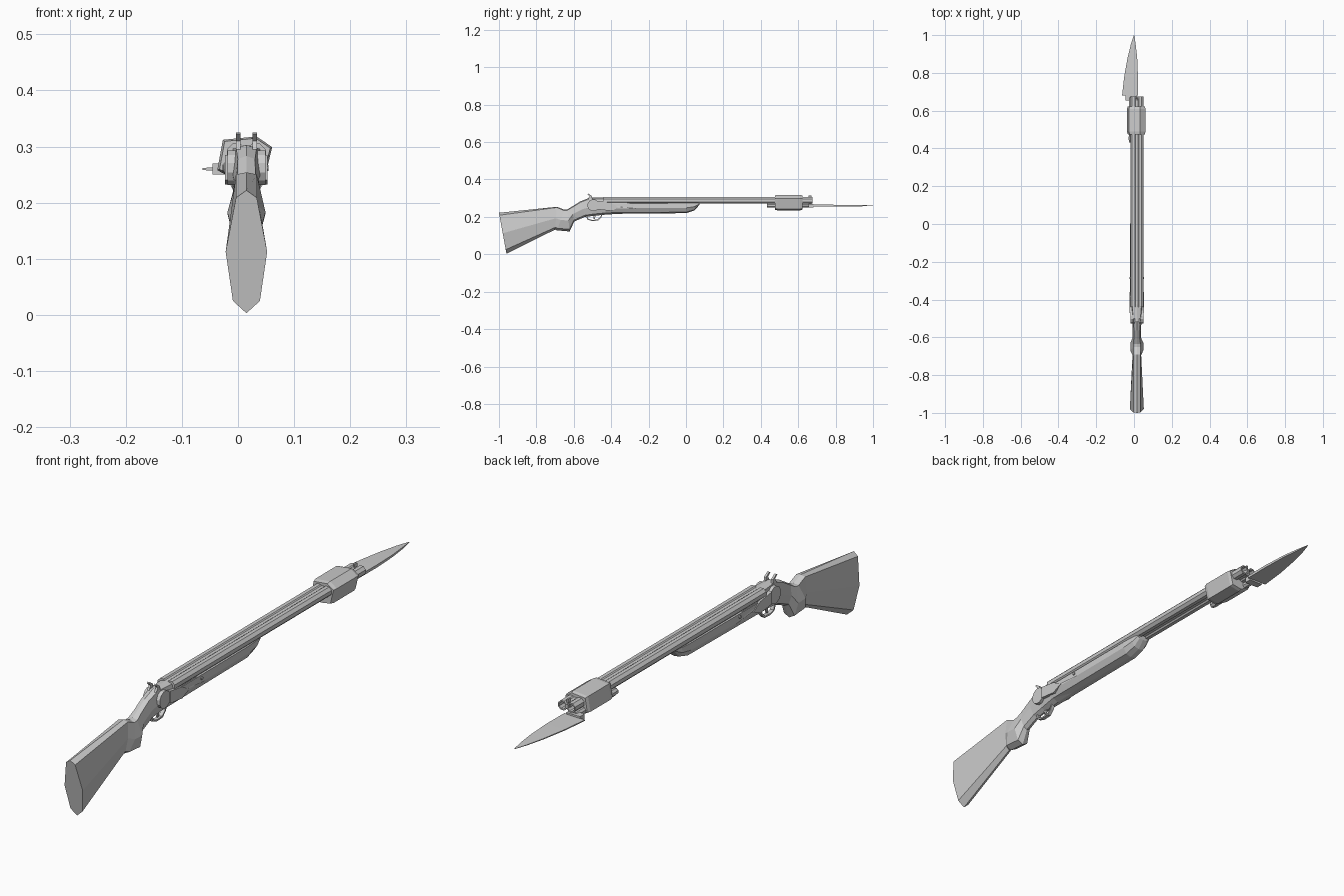
import bpy, bmesh, math
from mathutils import Vector, Matrix

if "Cube" in bpy.data.objects:
    bpy.data.objects.remove(bpy.data.objects["Cube"])

CX = 0.015  # centre plane of the gun


def finish(name, bm):
    bmesh.ops.recalc_face_normals(bm, faces=bm.faces)
    me = bpy.data.meshes.new(name)
    bm.to_mesh(me)
    bm.free()
    ob = bpy.data.objects.new(name, me)
    bpy.context.collection.objects.link(ob)
    return ob


def loft(name, rings, closed=False):
    """Skin a series of equal-length point rings; cap the ends or join them."""
    bm = bmesh.new()
    vs = [[bm.verts.new(p) for p in r] for r in rings]
    n = len(vs[0])
    pairs = list(zip(vs, vs[1:])) + ([(vs[-1], vs[0])] if closed else [])
    for a, b in pairs:
        for i in range(n):
            j = (i + 1) % n
            bm.faces.new((a[i], a[j], b[j], b[i]))
    if not closed:
        bm.faces.new(vs[0])
        bm.faces.new(vs[-1])
    return finish(name, bm)


def body_ring(top, bot, w, k, c, m=0.65, tb=0.9):
    """Symmetric eight-sided section between a top and a bottom (y, z) point."""
    half = [(0, 0), (k * w, c), (w, 0.5), (m * w, tb), (0, 1)]
    pts = half + [(-x, t) for x, t in half[-2:0:-1]]
    return [(CX + x, top[0] + (bot[0] - top[0]) * t, top[1] + (bot[1] - top[1]) * t)
            for x, t in pts]


def circle(x, y, z, r, n=8):
    return [(x + r * math.cos(math.tau * (i + .5) / n), y,
             z + r * math.sin(math.tau * (i + .5) / n)) for i in range(n)]


def box(name, lo, hi):
    bm = bmesh.new()
    bmesh.ops.create_cube(bm, size=1)
    for v in bm.verts:
        v.co = Vector([lo[i] + (v.co[i] + .5) * (hi[i] - lo[i]) for i in range(3)])
    return finish(name, bm)


def plate(name, pts, axis, a, b):
    """Extrude a 2D outline along x (points y, z) or z (points x, y)."""
    def put(p, d):
        return (d, p[0], p[1]) if axis == 'x' else (p[0], p[1], d)
    return loft(name, [[put(p, d) for p in pts] for d in (a, b)])


# Butt stock, pistol grip, wrist and receiver
loft("stock_and_receiver", [body_ring(*s) for s in [
    ((-1.0, .222), (-.96, .003), .037, .5, .06),
    ((-.69, .254), (-.70, .132), .023, .8, .03),
    ((-.65, .238), (-.69, .128), .034, .55, .04),
    ((-.635, .24), (-.622, .122), .034, .55, .04),
    ((-.61, .255), (-.598, .175), .023, .7, .06),
    ((-.565, .283), (-.54, .200), .022, .7, .06),
    ((-.515, .303), (-.49, .206), .026, .7, .06),
    ((-.42, .303), (-.42, .213), .036, .7, .08),
    ((-.27, .272), (-.27, .220), .036, .9, .1)]])

# Fore-end below the barrels
loft("fore_end", [body_ring(*s) for s in [
    ((-.43, .275), (-.43, .216), .036, .95, .05),
    ((0, .276), (0, .220), .035, .95, .05),
    ((.045, .276), (.045, .234), .032, .95, .05),
    ((.075, .276), (.07, .262), .026, .95, .05)]])

# Twin hollow barrels with a rib between them
for side in (-1, 1):
    x = CX + side * .0175
    loft("barrel", [circle(x, -.44, .288, .0185), circle(x, .675, .288, .0185),
                    circle(x, .675, .288, .0135), circle(x, .55, .288, .0135)])
box("barrel_rib", (CX - .006, -.43, .276), (CX + .006, .665, .302))
box("front_sight", (CX - .003, .655, .300), (CX + .003, .67, .314))

# Wrapped band holding the blade handle to the barrels
hexagon = [(-.027, .312), (.033, .318), (.061, .299), (.047, .242), (.005, .235), (-.037, .258)]
loft("muzzle_band", [[(CX + (x - CX) * s, y, .278 + (z - .278) * s) for x, z in hexagon]
                     for y, s in ((.475, .92), (.49, 1), (.61, 1), (.622, .92))])

# Blade with handle and guard
loft("blade_handle", [circle(-.015, y, .262, r) for y, r in
                      ((.432, .012), (.445, .014), (.67, .012))])
box("blade_guard", (-.045, .655, .250), (.012, .682, .270))
spine = [(.02, .68), (.021, .78), (.017, .88), (.009, .95), (.001, 1.0)]
edge = [(-.063, .68), (-.052, .78), (-.034, .88), (-.017, .95), (-.001, 1.0)]
loft("blade", [[(s[0], s[1], .26 + t), (e[0], e[1], .26 + t * .4),
                (e[0], e[1], .26 - t * .4), (s[0], s[1], .26 - t)]
               for s, e, t in zip(spine, edge, (.005, .005, .004, .003, .001))])

# Side locks, hammers and pins, mirrored on both sides
for side in (-1, 1):
    def disc(name, y, z, r, a, b, n):
        return loft(name, [[(CX + side * d, y + q[0], z + q[2]) for q in circle(0, 0, 0, r, n)]
                           for d in (a, b)])
    disc("lock_disc", -.495, .262, .032, .015, .034, 12)
    disc("fore_end_pin", -.285, .262, .006, .03, .039, 8)
    plate("lock_plate", [(-.47, .285), (-.47, .24), (-.40, .232), (-.36, .25), (-.40, .275)],
          'x', CX + side * .02, CX + side * .038)
    plate("hammer", [(-.50, .295), (-.525, .295), (-.515, .31), (-.528, .322),
                     (-.522, .325), (-.503, .312)],
          'x', CX + side * .0105, CX + side * .0185)

# Trigger guard loop and trigger
path = [(-.535, .206), (-.528, .186), (-.505, .178), (-.47, .180), (-.452, .198), (-.445, .216)]
mid = Vector((-.49, .205))
rings = []
for p in path:
    q = Vector(p)
    inner = q + (mid - q).normalized() * .007
    rings.append([(CX - .007, *q), (CX + .007, *q), (CX + .007, *inner), (CX - .007, *inner)])
loft("trigger_guard", rings)
plate("trigger", [(-.495, .21), (-.483, .21), (-.487, .19), (-.494, .188)],
      'x', CX - .003, CX + .003)
